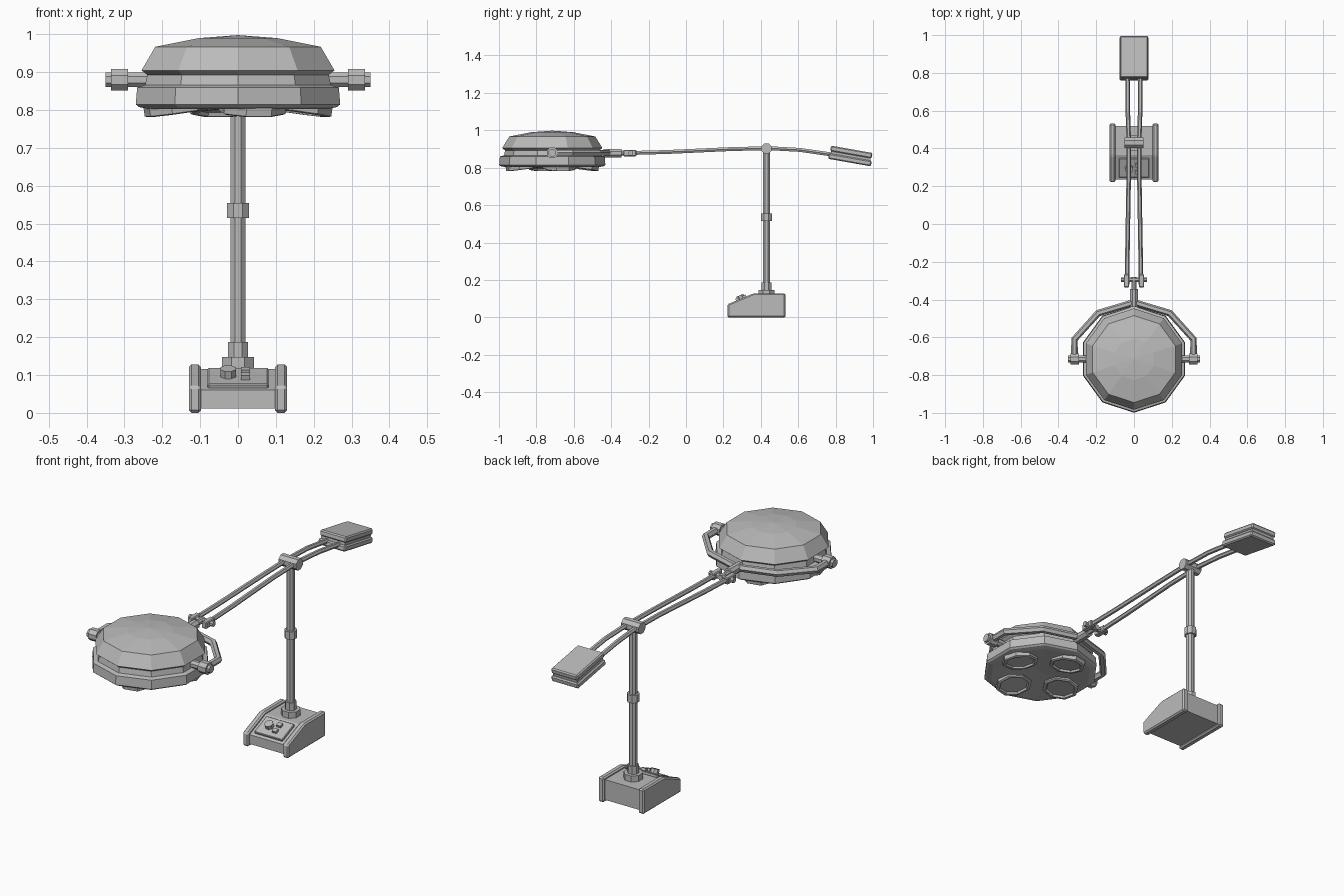
import bpy, bmesh, math
from mathutils import Matrix, Vector

cube = bpy.data.objects.get("Cube")
if cube:
    bpy.data.objects.remove(cube, do_unlink=True)

GREY = (0.5, 0.5, 0.5, 1)
mat = bpy.data.materials.new("plain grey")
mat.use_nodes = True
mat.diffuse_color = GREY
mat.node_tree.nodes["Principled BSDF"].inputs["Base Color"].default_value = GREY

HEAD_Y, POST_Y = -0.715, 0.43


def add_object(name, mesh):
    mesh.materials.clear()
    mesh.materials.append(mat)
    obj = bpy.data.objects.new(name, mesh)
    bpy.context.collection.objects.link(obj)
    return obj


def finish(name, bm):
    bmesh.ops.remove_doubles(bm, verts=bm.verts, dist=1e-5)
    bmesh.ops.recalc_face_normals(bm, faces=bm.faces)
    mesh = bpy.data.meshes.new(name)
    bm.to_mesh(mesh)
    bm.free()
    return add_object(name, mesh)


def lathe(name, profile, sides, origin, axis=(0, 0, 1), phase=0.0):
    """Turn (radius, height) points around an axis; radius 0 closes an end."""
    bm = bmesh.new()
    turn = Vector(axis).to_track_quat('Z', 'Y')
    rings = []
    for r, h in profile:
        if r == 0:
            rings.append([bm.verts.new(turn @ Vector((0, 0, h)) + Vector(origin))] * sides)
            continue
        ring = []
        for i in range(sides):
            a = phase + math.tau * i / sides
            p = Vector((r * math.cos(a), r * math.sin(a), h))
            ring.append(bm.verts.new(turn @ p + Vector(origin)))
        rings.append(ring)
    for low, high in zip(rings, rings[1:]):
        for i in range(sides):
            j = (i + 1) % sides
            corners = [low[i], low[j], high[j], high[i]]
            bm.faces.new(list(dict.fromkeys(corners)))
    return finish(name, bm)


def rod(name, start, end, radius, sides=8):
    start, end = Vector(start), Vector(end)
    length = (end - start).length
    profile = [(0, 0), (radius, 0), (radius, length), (0, length)]
    return lathe(name, profile, sides, start, end - start, math.pi / sides)


def tube(name, points, radius):
    curve = bpy.data.curves.new(name, 'CURVE')
    curve.dimensions = '3D'
    curve.bevel_depth = radius
    curve.bevel_resolution = 1
    curve.use_fill_caps = True
    spline = curve.splines.new('POLY')
    spline.use_smooth = False
    spline.points.add(len(points) - 1)
    for point, co in zip(spline.points, points):
        point.co = (*co, 1)
    helper = bpy.data.objects.new(name + " path", curve)
    bpy.context.collection.objects.link(helper)
    bpy.context.view_layer.update()
    graph = bpy.context.evaluated_depsgraph_get()
    mesh = bpy.data.meshes.new_from_object(helper.evaluated_get(graph))
    bpy.data.objects.remove(helper, do_unlink=True)
    return add_object(name, mesh)


def box(name, size, center, tilt=0.0, bevel=0.0):
    bm = bmesh.new()
    bmesh.ops.create_cube(bm, size=1, matrix=Matrix.Diagonal((*size, 1)))
    if bevel:
        bmesh.ops.bevel(bm, geom=bm.edges[:], offset=bevel, segments=1, affect='EDGES')
    bm.transform(Matrix.Translation(center) @ Matrix.Rotation(tilt, 4, 'X'))
    return finish(name, bm)


def side_prism(name, outline, x0, x1, bevel=0.0):
    """Extrude a (y, z) outline across x."""
    bm = bmesh.new()
    face = bm.faces.new([bm.verts.new((x0, y, z)) for y, z in outline])
    new = bmesh.ops.extrude_face_region(bm, geom=[face])["geom"]
    bmesh.ops.translate(bm, vec=(x1 - x0, 0, 0),
                        verts=[v for v in new if isinstance(v, bmesh.types.BMVert)])
    if bevel:
        bmesh.ops.bevel(bm, geom=bm.edges[:], offset=bevel, segments=1, affect='EDGES')
    return finish(name, bm)


# Wedge base with two raised cheeks
side_prism("base_body", [(.235, .012), (.235, .06), (.365, .116), (.52, .116), (.52, .012)],
           -.11, .11)
for side, s in (("left", 1), ("right", -1)):
    side_prism(side + "_base_cheek",
               [(.222, 0), (.222, .07), (.36, .128), (.532, .128), (.532, 0)],
               s * .098, s * .13, .007)

# Control panel on the slope
slope = math.atan2(.056, .13)
normal = Vector((0, -math.sin(slope), math.cos(slope)))
panel = Vector((0, .3, .088))
box("control_panel", (.16, .11, .016), panel + normal * .003, slope, .003)
knob = panel + Vector((-.026, 0, 0))
rod("control_knob", knob, knob + normal * .032, .022)
for i, dy in enumerate((-.018, .018)):
    box("button_%d" % (i + 1), (.024, .02, .016),
        panel + Vector((.02, dy, dy * math.tan(slope))) + normal * .016, slope)

# Post with foot, collars and top hinge
rod("post", (0, POST_Y, .11), (0, POST_Y, .9), .021)
rod("post_foot", (0, POST_Y, .11), (0, POST_Y, .147), .046)
rod("post_lower_collar", (0, POST_Y, .145), (0, POST_Y, .187), .028)
rod("post_middle_collar", (0, POST_Y, .515), (0, POST_Y, .555), .031)
rod("top_hinge", (-.05, POST_Y, .903), (.05, POST_Y, .903), .03)

# Twin arm rods, and fork blocks at the head end
for side, s in (("left", 1), ("right", -1)):
    tube(side + "_arm_rod",
         [(s * .037, -.32, .878), (s * .034, -.1, .884), (s * .028, .25, .9),
          (s * .028, .45, .904), (s * .033, .61, .895), (s * .034, .8, .868)], .012)
    box(side + "_fork_block", (.028, .07, .034), (s * .04, -.3, .878), 0, .004)
rod("fork_pin", (-.07, -.295, .878), (.07, -.295, .878), .014)
rod("head_swivel", (0, -.44, .878), (0, -.345, .878), .024)
rod("swivel_tongue", (0, -.35, .878), (0, -.28, .878), .014)

# Tilted counterweight: two plates with a recessed core
tilt = math.radians(-10)
up = Vector((0, -math.sin(tilt), math.cos(tilt)))
middle = Vector((0, .88, .862))
box("counterweight_core", (.135, .215, .05), middle, tilt)
box("counterweight_top", (.15, .225, .03), middle + up * .022, tilt, .006)
box("counterweight_bottom", (.155, .232, .03), middle - up * .02, tilt, .006)

# Yoke around the head
yoke_half = [(.315, HEAD_Y), (.315, -.61), (.19, -.472)]
yoke = ([(-x, y, .88) for x, y in yoke_half] + [(0, -.415, .88)]
        + [(x, y, .88) for x, y in reversed(yoke_half)])
tube("yoke", yoke, .018)
for side, s in (("left", 1), ("right", -1)):
    rod(side + "_pivot_pin", (s * .22, HEAD_Y, .88), (s * .35, HEAD_Y, .88), .021)
    rod(side + "_pivot_collar", (s * .29, HEAD_Y, .88), (s * .336, HEAD_Y, .88), .031)

# Ten-sided lamp housing
lathe("lamp_housing",
      [(0, .82), (.25, .803), (.275, .808), (.284, .815), (.28, .86), (.258, .866),
       (.252, .893), (.268, .905), (.23, .967), (.11, .99), (0, .998)],
      10, (0, HEAD_Y, 0), phase=math.radians(18))

# Four octagonal lamps, leaning in toward the middle
for i in range(4):
    a = math.radians(13) + i * math.pi / 2
    c, s = math.cos(a), math.sin(a)
    lathe("lamp_lens_%d" % (i + 1),
          [(0, -.02), (.09, -.02), (.09, .002), (.084, .005), (.074, .005), (.07, -.005), (0, -.005)],
          8, (.163 * c, HEAD_Y + .163 * s, .797), (-.14 * c, -.14 * s, -1), math.pi / 8)
